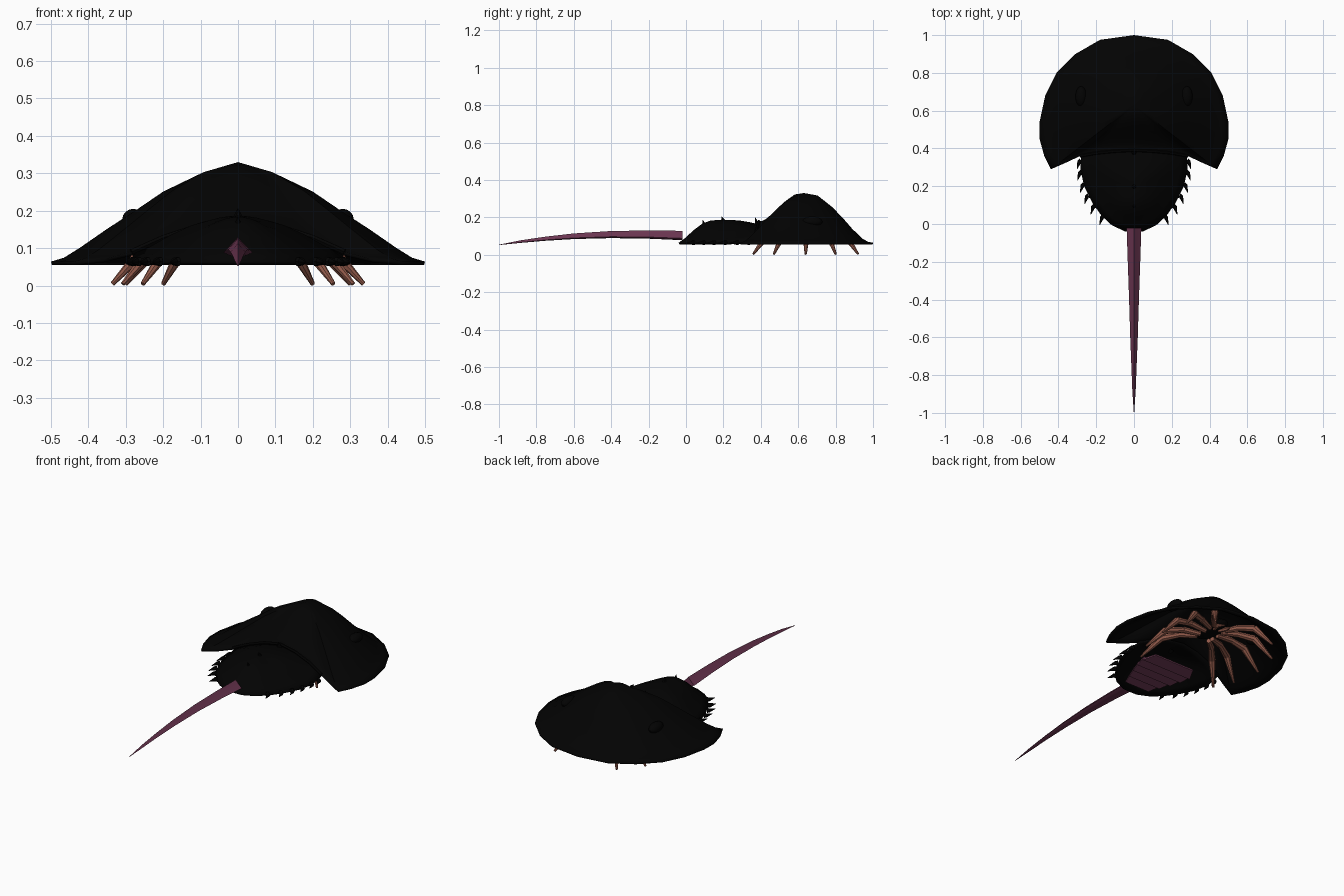
import bpy, bmesh, math
from mathutils import Vector

if "Cube" in bpy.data.objects:
    bpy.data.objects.remove(bpy.data.objects["Cube"])


def material(name, rgb):
    m = bpy.data.materials.new(name)
    m.use_nodes = True
    m.diffuse_color = (*rgb, 1)
    node = m.node_tree.nodes["Principled BSDF"]
    node.inputs["Base Color"].default_value = (*rgb, 1)
    node.inputs["Roughness"].default_value = 0.8
    return m


BLACK = material("shell black", (0.0008, 0.0008, 0.0008))
PURPLE = material("tail purple", (0.15, 0.037, 0.084))
GILL = material("gill purple", (0.165, 0.045, 0.095))
BROWN = material("leg brown", (0.28, 0.1, 0.067))


def finish(name, bm, mat, smooth=35):
    mesh = bpy.data.meshes.new(name)
    bm.to_mesh(mesh)
    bm.free()
    obj = bpy.data.objects.new(name, mesh)
    bpy.context.collection.objects.link(obj)
    mesh.materials.append(mat)
    if smooth:
        bpy.ops.object.select_all(action="DESELECT")
        bpy.context.view_layer.objects.active = obj
        obj.select_set(True)
        bpy.ops.object.shade_smooth_by_angle(angle=math.radians(smooth))
    return obj


def skin(bm, rings, closed_ends=True):
    """Join successive closed rings of points with quads."""
    loops = [[bm.verts.new(p) for p in ring] for ring in rings]
    n = len(loops[0])
    for a, b in zip(loops, loops[1:]):
        for i in range(n):
            j = (i + 1) % n
            bm.faces.new((a[i], a[j], b[j], b[i]))
    if closed_ends:
        bm.faces.new(loops[0])
        bm.faces.new(loops[-1])
        bmesh.ops.recalc_face_normals(bm, faces=bm.faces)
    return loops


def tube(name, points, radii, mat, sides=8):
    pts = [Vector(p) for p in points]
    rings = []
    for i, p in enumerate(pts):
        d = (pts[min(i + 1, len(pts) - 1)] - pts[max(i - 1, 0)]).normalized()
        side = d.cross(Vector((0, 0, 1))).normalized()
        up = side.cross(d)
        ring = []
        for k in range(sides):
            a = math.tau * k / sides
            ring.append(p + radii[i] * (math.cos(a) * side + math.sin(a) * up))
        rings.append(ring)
    bm = bmesh.new()
    skin(bm, rings)
    return finish(name, bm, mat)


def ellipsoid(name, center, size, mat):
    bm = bmesh.new()
    bmesh.ops.create_uvsphere(bm, u_segments=14, v_segments=8, radius=1)
    bmesh.ops.scale(bm, vec=size, verts=bm.verts)
    bmesh.ops.translate(bm, vec=center, verts=bm.verts)
    return finish(name, bm, mat)


def dome(name, half, peak, profile):
    """Hollow shell: a mirrored rim outline rising to a peak by a profile of (t, axial, lateral)."""
    rim = half + [(-x, y, z) for x, y, z in reversed(half[1:-1])]
    px, py, pz = peak
    bm = bmesh.new()
    rings = []
    for t, axial, lateral in profile:
        ring = []
        for x, y, z in rim:
            w = x * x / (x * x + (y - py) ** 2)
            f = axial + (lateral - axial) * w
            ring.append((x * t, py + (y - py) * t, z + (pz - z) * f))
        rings.append(ring)
    loops = skin(bm, rings, False)
    top = bm.verts.new(peak)
    inner = loops[0]
    for i in range(len(inner)):
        bm.faces.new((top, inner[i], inner[(i + 1) % len(inner)]))
    bmesh.ops.recalc_face_normals(bm, faces=bm.faces)
    if sum(f.normal.z for f in bm.faces) < 0:
        bmesh.ops.reverse_faces(bm, faces=bm.faces)
    obj = finish(name, bm, BLACK, 50)
    mod = obj.modifiers.new("thickness", "SOLIDIFY")
    mod.thickness = 0.01
    mod.offset = -1
    return obj


# Horseshoe-shaped head shield
R = 0.064
hinge = [(0.285, 0.36, 0.09), (0.2, 0.375, 0.128), (0.1, 0.385, 0.161), (0, 0.39, 0.178)]
shield = [(0, 1, R), (0.18, 0.975, R), (0.31, 0.9, R), (0.41, 0.8, R), (0.47, 0.68, R),
          (0.5, 0.54, R), (0.5, 0.45, R), (0.475, 0.36, R), (0.44, 0.29, R), (0.36, 0.325, 0.07)]
dome("head_shield", shield + hinge, (0, 0.63, 0.33),
     [(0.2, 0.95, 0.875), (0.4, 0.73, 0.7), (0.55, 0.52, 0.51), (0.7, 0.28, 0.33),
      (0.85, 0.08, 0.135), (0.93, 0.02, 0.04), (1, 0, 0)])

# Raised lip along the hinge
lip = hinge + [(-x, y, z) for x, y, z in reversed(hinge[:-1])]
tube("hinge_lip", lip, [0.008] * len(lip), BLACK, 6)

# Abdomen shell, tucked under the shield
abdomen = [(0, 0.415, 0.16), (0.1, 0.41, 0.147), (0.2, 0.4, 0.118), (0.28, 0.38, 0.084),
           (0.284, 0.29, 0.066), (0.264, 0.2, R), (0.222, 0.115, R), (0.173, 0.045, R),
           (0.117, -0.007, R), (0.048, -0.039, R), (0, -0.04, R)]
dome("abdomen_shell", abdomen, (0, 0.19, 0.187),
     [(0.25, 0.97, 0.86), (0.45, 0.83, 0.7), (0.65, 0.55, 0.46), (0.85, 0.2, 0.17), (1, 0, 0)])

# Small thorns down the middle of the back
for y, z, h in [(0.09, 0.15, 0.035), (0.19, 0.178, 0.028), (0.3, 0.155, 0.02), (0.37, 0.165, 0.033)]:
    tube("back_thorn", [(0, y + 0.01, z), (0, y, z + h)], [0.015, 0.001], BLACK, 6)

# Eyes, side spines and legs, mirrored
feet = [(0.2, 0.92), (0.3, 0.8), (0.336, 0.64), (0.308, 0.47), (0.255, 0.36)]
spines = [(0.28, 0.335), (0.277, 0.275), (0.263, 0.21), (0.24, 0.15), (0.207, 0.095), (0.16, 0.04)]
for s, label in ((1, "left"), (-1, "right")):
    ellipsoid(label + "_eye", (s * 0.28, 0.675, 0.177), (0.03, 0.055, 0.028), BLACK)
    for x, y in spines:
        tube(label + "_spine", [(s * x, y, 0.064), (s * (x + 0.01), y - 0.006, 0.064),
                                (s * (x + 0.022), y - 0.045, 0.062)],
             [0.014, 0.011, 0.001], BLACK, 6)
    for x, y in feet:
        dy = y - 0.65
        root = (s * (0.035 + 0.02 * x), 0.65 + 0.25 * dy, 0.118)
        mid = (s * x * 0.42, 0.65 + 0.45 * dy, 0.128)
        knee = (s * x * 0.7, 0.65 + 0.72 * dy, 0.113)
        foot = (s * x, y, 0.004)
        tube(label + "_upper_leg", [root, mid], [0.013, 0.018], BROWN)
        tube(label + "_middle_leg", [mid, knee], [0.016, 0.02], BROWN)
        tube(label + "_lower_leg", [knee, foot], [0.02, 0.006], BROWN)
    # Short pincers ahead of the mouth
    tube(label + "_pincer", [(s * 0.015, 0.69, 0.12), (s * 0.03, 0.74, 0.115),
                             (s * 0.02, 0.785, 0.1)], [0.009, 0.011, 0.003], BROWN, 6)

# Dark body the legs spring from
ellipsoid("mouth_body", (0, 0.65, 0.145), (0.06, 0.12, 0.03), BLACK)

# Overlapping gill plates under the abdomen
widths = [0.08, 0.105, 0.13, 0.15, 0.165, 0.13]
for i in range(5):
    y0, y1 = 0.025 + 0.061 * i, 0.095 + 0.061 * i
    bm = bmesh.new()
    rings = []
    for y, w, z in ((y0, widths[i], 0.06), (y1, widths[i + 1], 0.07)):
        rings.append([(-w, y, z), (w, y, z), (w, y, z + 0.008), (-w, y, z + 0.008)])
    skin(bm, rings)
    finish("gill_plate", bm, GILL, 0)

# Curved, keeled tail spike
section = [(0, 1), (0.42, 0.25), (1, -0.6), (0.5, -0.9), (0, -1),
           (-0.5, -0.9), (-1, -0.6), (-0.42, 0.25)]
path = [(-0.02, 0.103, 0.039, 0.025), (-0.2, 0.108, 0.033, 0.022), (-0.4, 0.108, 0.026, 0.019),
        (-0.6, 0.099, 0.02, 0.015), (-0.75, 0.086, 0.014, 0.011), (-0.88, 0.071, 0.009, 0.007),
        (-1, 0.053, 0.001, 0.001)]
bm = bmesh.new()
skin(bm, [[(x * w, y, z + q * h) for x, q in section] for y, z, w, h in path])
finish("tail_spike", bm, PURPLE, 60)
